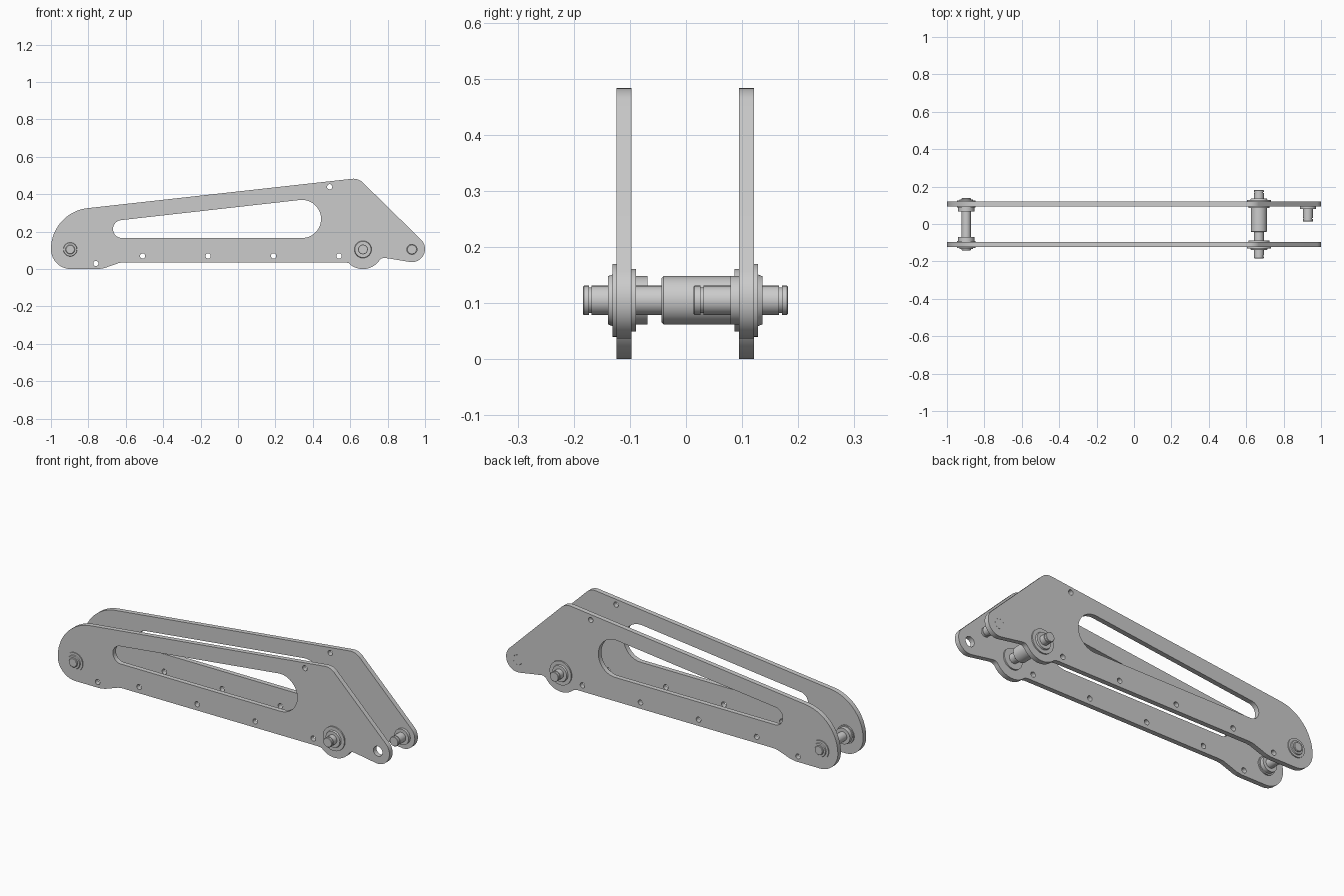
import bpy, bmesh
from math import sin, cos, pi, radians

if "Cube" in bpy.data.objects:
    bpy.data.objects.remove(bpy.data.objects["Cube"])

AXIS_Z = 0.105


def arc(cx, cz, r, a0, a1, n=20):
    return [(cx + r * cos(radians(a0 + (a1 - a0) * i / n)),
             cz + r * sin(radians(a0 + (a1 - a0) * i / n))) for i in range(n + 1)]


def circle(cx, cz, r, n=32):
    return arc(cx, cz, r, 0, 360, n)[:-1]


def smooth(ob):
    bpy.ops.object.select_all(action='DESELECT')
    ob.select_set(True)
    bpy.context.view_layer.objects.active = ob
    bpy.ops.object.shade_smooth_by_angle(angle=radians(30))


def plate(name, loops, y, half):
    """Flat plate in the XZ plane; the first loop is the outline, others are holes."""
    cu = bpy.data.curves.new(name, 'CURVE')
    cu.dimensions = '2D'
    cu.fill_mode = 'BOTH'
    cu.extrude = half
    for pts in loops:
        sp = cu.splines.new('POLY')
        sp.points.add(len(pts) - 1)
        for p, (x, z) in zip(sp.points, pts):
            p.co = (x, z, 0, 1)
        sp.use_cyclic_u = True
    ob = bpy.data.objects.new(name, cu)
    bpy.context.collection.objects.link(ob)
    ob.rotation_euler = (pi / 2, 0, 0)
    ob.location.y = y
    bpy.ops.object.select_all(action='DESELECT')
    ob.select_set(True)
    bpy.context.view_layer.objects.active = ob
    bpy.ops.object.convert(target='MESH')
    smooth(bpy.context.view_layer.objects.active)


def turned(name, x, profile, n=48):
    """Solid of revolution about a Y axis; profile is (y, radius) from end to end."""
    bm = bmesh.new()
    rings = [[bm.verts.new((x + r * cos(2 * pi * i / n), y, AXIS_Z + r * sin(2 * pi * i / n)))
              for i in range(n)] for y, r in profile]
    for a, b in zip(rings, rings[1:]):
        for i in range(n):
            j = (i + 1) % n
            bm.faces.new((a[i], a[j], b[j], b[i]))
    bm.faces.new(rings[0])
    bm.faces.new(rings[-1])
    bmesh.ops.recalc_face_normals(bm, faces=bm.faces)
    me = bpy.data.meshes.new(name)
    bm.to_mesh(me)
    bm.free()
    ob = bpy.data.objects.new(name, me)
    bpy.context.collection.objects.link(ob)
    smooth(ob)


# side plates: rounded outline, long tapered slot, bolt holes, pin hole
outline = (arc(-0.893, 0.107, 0.107, -90, -180)
           + arc(-0.78, 0.107, 0.22, 179, 96.3)
           + arc(0.618, 0.413, 0.07, 96.3, 45)
           + arc(0.93, 0.107, 0.07, 45, -99)
           + [(0.785, 0.060), (0.774, 0.059), (0.765, 0.055)]
           + arc(0.668, 0.107, 0.107, -33, -135)
           + [(0.583, 0.034), (0.570, 0.036), (-0.61, 0.036),
              (-0.635, 0.033), (-0.715, 0.005), (-0.745, 0.0)])
slot = (arc(0.342, 0.268, 0.102, 96.4, -90, 32)
        + arc(-0.62, 0.214, 0.048, -90, -263.6, 24))
bolts = [(-0.76, 0.03), (0.49, 0.44)] + [(-0.51 + 0.35 * i, 0.07) for i in range(4)]
loops = [outline, slot, circle(0.93, AXIS_Z, 0.027, 48)]
loops += [circle(x, z, 0.014, 24) for x, z in bolts]
for name, y in (("front_side_plate", -0.1105), ("back_side_plate", 0.1075)):
    plate(name, loops, y, 0.0133)

# left axle with grooved ends
turned("left_axle", -0.897, [(-0.142, 0.022), (-0.139, 0.025), (0.136, 0.025), (0.139, 0.022)])
# main pivot shaft with clip grooves near both ends
turned("pivot_shaft", 0.668, [
    (-0.184, 0.024), (-0.182, 0.026), (-0.173, 0.026), (-0.173, 0.023), (-0.168, 0.023),
    (-0.168, 0.026), (0.166, 0.026), (0.166, 0.023), (0.171, 0.023), (0.171, 0.026),
    (0.180, 0.026), (0.182, 0.024)])
# roller on the pivot shaft
turned("pivot_roller", 0.668, [(-0.044, 0.039), (-0.040, 0.043), (0.090, 0.043)])

# bearings at each plate, stepped flanges (side -1 front, +1 back)
for side, label, off in ((-1, "front", -0.0015), (1, "back", -0.0015)):
    turned(label + "_pivot_bearing", 0.668, [(side * y + off, r) for y, r in (
        (0.0875, 0.056), (0.108, 0.056), (0.108, 0.065), (0.1295, 0.065),
        (0.1295, 0.046), (0.1375, 0.043))])
    turned(label + "_axle_bearing", -0.897, [(side * y + off, r) for y, r in (
        (0.067, 0.043), (0.0885, 0.043), (0.0885, 0.050), (0.1275, 0.050),
        (0.1275, 0.037), (0.133, 0.035))])

# pin fixed flush in the back plate, with inner collar and groove
turned("end_pin", 0.93, [
    (0.013, 0.024), (0.015, 0.026), (0.026, 0.026), (0.026, 0.023), (0.031, 0.023),
    (0.031, 0.026), (0.079, 0.026), (0.079, 0.043), (0.0945, 0.043), (0.0945, 0.0265),
    (0.121, 0.0265)])
